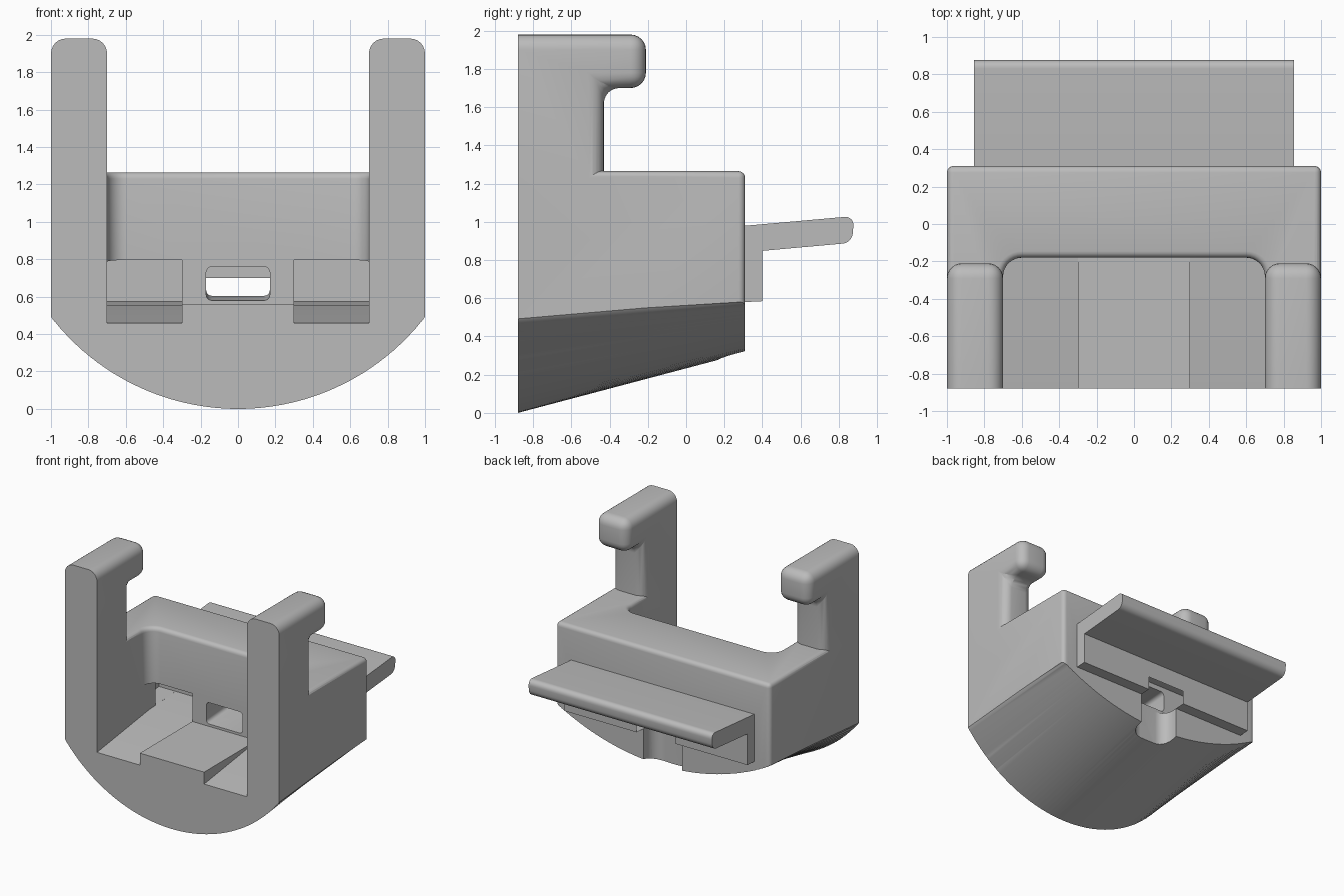
import bpy, bmesh, math

if "Cube" in bpy.data.objects:
    bpy.data.objects.remove(bpy.data.objects["Cube"])

mat = bpy.data.materials.new("plain grey")
mat.diffuse_color = (0.5, 0.5, 0.5, 1)
mat.use_nodes = True
mat.node_tree.nodes["Principled BSDF"].inputs["Base Color"].default_value = mat.diffuse_color


def finish(name, bm):
    bmesh.ops.recalc_face_normals(bm, faces=bm.faces)
    me = bpy.data.meshes.new(name)
    bm.to_mesh(me)
    bm.free()
    me.materials.append(mat)
    ob = bpy.data.objects.new(name, me)
    bpy.context.collection.objects.link(ob)
    return ob


def prism(name, pts, axis, a, b, pick=None, width=0.0, segs=5):
    """Extrude a polygon along an axis; optionally round the edges chosen by pick."""
    place = {'x': lambda p, t: (t, p[0], p[1]),
             'y': lambda p, t: (p[0], t, p[1]),
             'z': lambda p, t: (p[0], p[1], t)}[axis]
    bm = bmesh.new()
    lo = [bm.verts.new(place(p, a)) for p in pts]
    hi = [bm.verts.new(place(p, b)) for p in pts]
    bm.faces.new(lo)
    bm.faces.new(hi)
    for i in range(len(pts)):
        j = (i + 1) % len(pts)
        bm.faces.new((lo[i], lo[j], hi[j], hi[i]))
    bmesh.ops.recalc_face_normals(bm, faces=bm.faces)
    if pick:
        edges = [e for e in bm.edges if pick(e.verts[0].co, e.verts[1].co)]
        bmesh.ops.bevel(bm, geom=edges, offset=width, segments=segs,
                        profile=0.5, affect='EDGES', clamp_overlap=True)
    return finish(name, bm)


def arc(cx, cy, r, a0, a1, n=8):
    return [(cx + r * math.cos(math.radians(a0 + (a1 - a0) * i / n)),
             cy + r * math.sin(math.radians(a0 + (a1 - a0) * i / n))) for i in range(n + 1)]


def combine(target, tool, op):
    mod = target.modifiers.new(tool.name, 'BOOLEAN')
    mod.operation, mod.solver, mod.object = op, 'EXACT', tool
    bpy.context.view_layer.objects.active = target
    bpy.ops.object.modifier_apply(modifier=mod.name)
    bpy.data.objects.remove(tool)


FRONT, BACK, WALL = -0.88, 0.31, -0.18

# U-shaped body with rounded channel corners, rounded top rim and rear corners
plan = [(0.7, FRONT), (1, FRONT), (1, BACK), (-1, BACK), (-1, FRONT), (-0.7, FRONT)]
plan += arc(-0.6, WALL - 0.1, 0.1, 180, 90) + arc(0.6, WALL - 0.1, 0.1, 90, 0)


def rim(p, q):
    top = p.z > 1.2 and q.z > 1.2 and not (p.y < FRONT + .01 and q.y < FRONT + .01)
    corner = p.y > .3 and q.y > .3 and abs(p.x - q.x) < .01
    return top or corner


body = prism("cradle_body", plan, 'z', -0.1, 1.265, rim, 0.035, 4)

# channel floor
combine(body, prism("floor", [(-.8, FRONT), (.8, FRONT), (.8, -.1), (-.8, -.1)], 'z', -0.1, 0.56), 'UNION')

# hooked arms
hook = [(FRONT, 0.9), (-.43, 0.9), (-.43, 1.7), (-.21, 1.7), (-.21, 1.98), (FRONT, 1.98)]


def arm_edge(p, q):
    at_front = p.y < FRONT + .01 and q.y < FRONT + .01
    return not at_front and not (p.z < 1 and q.z < 1)


for s in (-1, 1):
    combine(body, prism("arm", hook, 'x', 0.7 * s, 1.0 * s, arm_edge, 0.08, 6), 'UNION')

# sloping side pockets that run out through the rear wall
roof = lambda y: 0.84 + 0.09 * (y - BACK)
floor = lambda y: 0.58 + 0.05 * (y - BACK)
pocket = [(-1, .443), (WALL, .555), (.4, floor(.4)), (.4, roof(.4)), (-1, roof(-1))]


def slot(y):
    return [(y, floor(y)), (.4, floor(.4)), (.4, roof(.4)), (y, roof(y))]


for s in (-1, 1):
    combine(body, prism("pocket", pocket, 'x', .3 * s, .7 * s), 'DIFFERENCE')
    combine(body, prism("side_slot", slot(-.1), 'x', .5 * s, .855 * s), 'DIFFERENCE')
combine(body, prism("rear_slot", slot(.17), 'x', -.855, .855), 'DIFFERENCE')

# rounded window through the centre web
window = (arc(.14, .73, .03, 0, 90, 4) + arc(-.14, .73, .03, 90, 180, 4)
          + arc(-.14, .61, .03, 180, 270, 4) + arc(.14, .61, .03, 270, 360, 4))
cut = prism("window", window, 'y', -.3, .25)
for v in cut.data.vertices:
    v.co.z += 0.07 * (v.co.y - WALL)
combine(body, cut, 'DIFFERENCE')

# notch under the rear edge
notch = [(.18, .4), (-.18, .4)] + arc(-.08, .27, .1, 180, 270) + arc(.08, .27, .1, 270, 360)
combine(body, prism("notch", notch, 'z', -.5, .7), 'DIFFERENCE')


# curved underside: arc that flattens and rises toward the back
def under(x, y):
    z0 = 1.265 - math.sqrt(1.265 ** 2 - x * x)
    z1 = 0.315 + 2.02 - math.sqrt(2.02 ** 2 - x * x)
    return z0 + (z1 - z0) * (y - FRONT) / (BACK - FRONT)


N = 56
pts = [(-1.1 + 2.2 * i / N, 0) for i in range(N + 1)] + [(1.1, -1), (-1.1, -1)]
cut = prism("underside", pts, 'y', -1.0, 0.45)
for v in cut.data.vertices:
    if v.co.z > -.5:
        v.co.z = under(v.co.x, v.co.y)
bm = bmesh.new()
bm.from_mesh(cut.data)
bmesh.ops.triangulate(bm, faces=bm.faces)
bm.to_mesh(cut.data)
bm.free()
combine(body, cut, 'DIFFERENCE')

# tilted rear plate with a rounded tip
side = [(-.1, roof(-.1)), (.87, roof(.87)), (.88, 1.03), (-.1, .943)]
plate = prism("rear_plate", side, 'x', -.855, .855,
              lambda p, q: p.y > .8 and q.y > .8 and abs(p.x - q.x) > .1, 0.05, 6)

for ob in (body, plate):
    bpy.ops.object.select_all(action='DESELECT')
    ob.select_set(True)
    bpy.context.view_layer.objects.active = ob
    bpy.ops.object.shade_smooth_by_angle(angle=math.radians(30))
